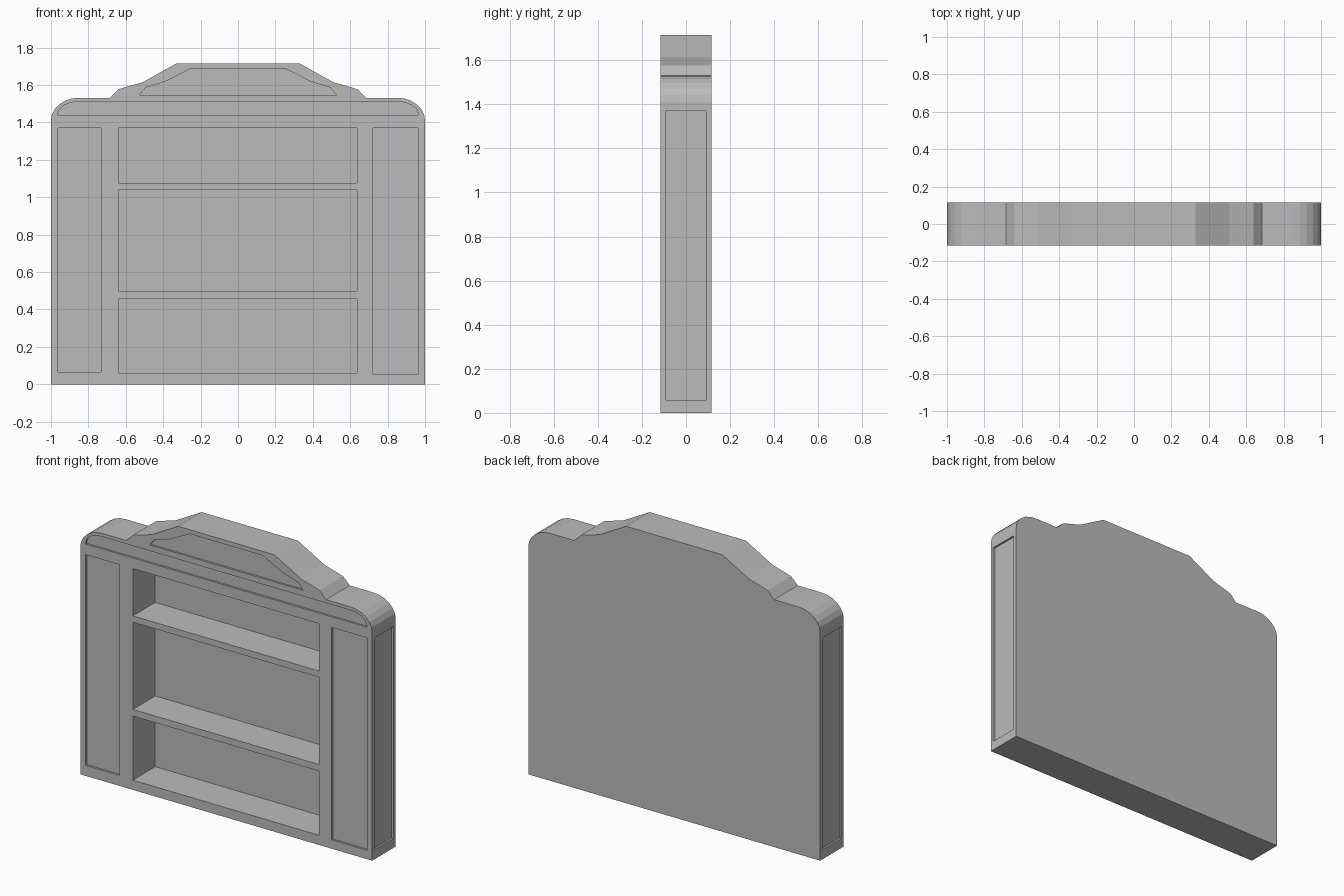
import bpy
import bmesh
import math
from mathutils import Vector

cube = bpy.data.objects.get("Cube")
if cube:
    bpy.data.objects.remove(cube, do_unlink=True)

HALF_DEPTH = 0.115
RECESS = 0.012      # shallow decorative panels
BACK = 0.104        # inner face of the back board

grey = bpy.data.materials.new("plain_grey")
grey.use_nodes = True
colour = (0.5, 0.5, 0.5, 1)
grey.diffuse_color = colour
grey.node_tree.nodes["Principled BSDF"].inputs["Base Color"].default_value = colour


def prism(bm, points, start, depth):
    """Extrude a closed polygon of 3D points along a depth vector."""
    face = bm.faces.new([bm.verts.new(Vector(p) + Vector(start)) for p in points])
    new = bmesh.ops.extrude_face_region(bm, geom=[face])["geom"]
    verts = [v for v in new if isinstance(v, bmesh.types.BMVert)]
    bmesh.ops.translate(bm, verts=verts, vec=depth)


def front_cut(bm, outline, to_y):
    """Sink an (x, z) outline into the front as far as to_y."""
    start = -HALF_DEPTH - 0.05
    prism(bm, [(x, 0, z) for x, z in outline], (0, start, 0), (0, to_y - start, 0))


def rectangle(a0, a1, b0, b1):
    return [(a0, b0), (a1, b0), (a1, b1), (a0, b1)]


def symmetric(half):
    """Mirror a right-hand outline to close the left-hand side."""
    return half + [(-x, z) for x, z in reversed(half)]


def corner(cx, cz, rx, rz, steps=6):
    angles = [i * math.pi / 2 / steps for i in range(steps + 1)]
    return [(cx + rx * math.cos(a), cz + rz * math.sin(a)) for a in angles]


def make_object(name, bm):
    bmesh.ops.recalc_face_normals(bm, faces=bm.faces)
    mesh = bpy.data.meshes.new(name)
    bm.to_mesh(mesh)
    bm.free()
    mesh.materials.append(grey)
    obj = bpy.data.objects.new(name, mesh)
    bpy.context.collection.objects.link(obj)
    return obj


# Cabinet body: rounded shoulders and a stepped crest
shoulder = corner(0.85, 1.41, 0.15, 0.122)
crest = [(0.685, 1.532), (0.64, 1.577), (0.51, 1.615), (0.33, 1.715)]
bm = bmesh.new()
outline = symmetric([(1, 0)] + shoulder + crest)
prism(bm, [(x, 0, z) for x, z in outline], (0, -HALF_DEPTH, 0), (0, 2 * HALF_DEPTH, 0))
cabinet = make_object("shelf_cabinet", bm)

bm = bmesh.new()
# Open compartments, leaving the shelves between them
for low, high in [(0.06, 0.457), (0.498, 1.038), (1.077, 1.37)]:
    front_cut(bm, rectangle(-0.64, 0.637, low, high), BACK)

# Recessed front panels: side stiles, top arch and crest
panel_y = -HALF_DEPTH + RECESS
front_cut(bm, rectangle(-0.963, -0.733, 0.065, 1.37), panel_y)
front_cut(bm, rectangle(0.722, 0.963, 0.055, 1.37), panel_y)
front_cut(bm, symmetric([(0.963, 1.436)] + corner(0.85, 1.445, 0.113, 0.066)), panel_y)
front_cut(bm, symmetric([(0.527, 1.547), (0.493, 1.587), (0.39, 1.618), (0.25, 1.689)]), panel_y)

# Recessed panels on both ends
for side in (-1, 1):
    ring = [(0, y, z) for y, z in rectangle(-0.094, 0.091, 0.058, 1.37)]
    prism(bm, ring, (side * (1 - RECESS), 0, 0), (side * 0.05, 0, 0))
cutter = make_object("recess_cutter", bm)
cutter.hide_render = True

# Carve the recesses and drop the cutter
carve = cabinet.modifiers.new("carve", "BOOLEAN")
carve.operation = "DIFFERENCE"
carve.solver = "EXACT"
carve.object = cutter
bpy.context.view_layer.update()
carved = bpy.data.meshes.new_from_object(
    cabinet.evaluated_get(bpy.context.evaluated_depsgraph_get()))
cabinet.modifiers.clear()
cabinet.data = carved
bpy.data.objects.remove(cutter, do_unlink=True)
